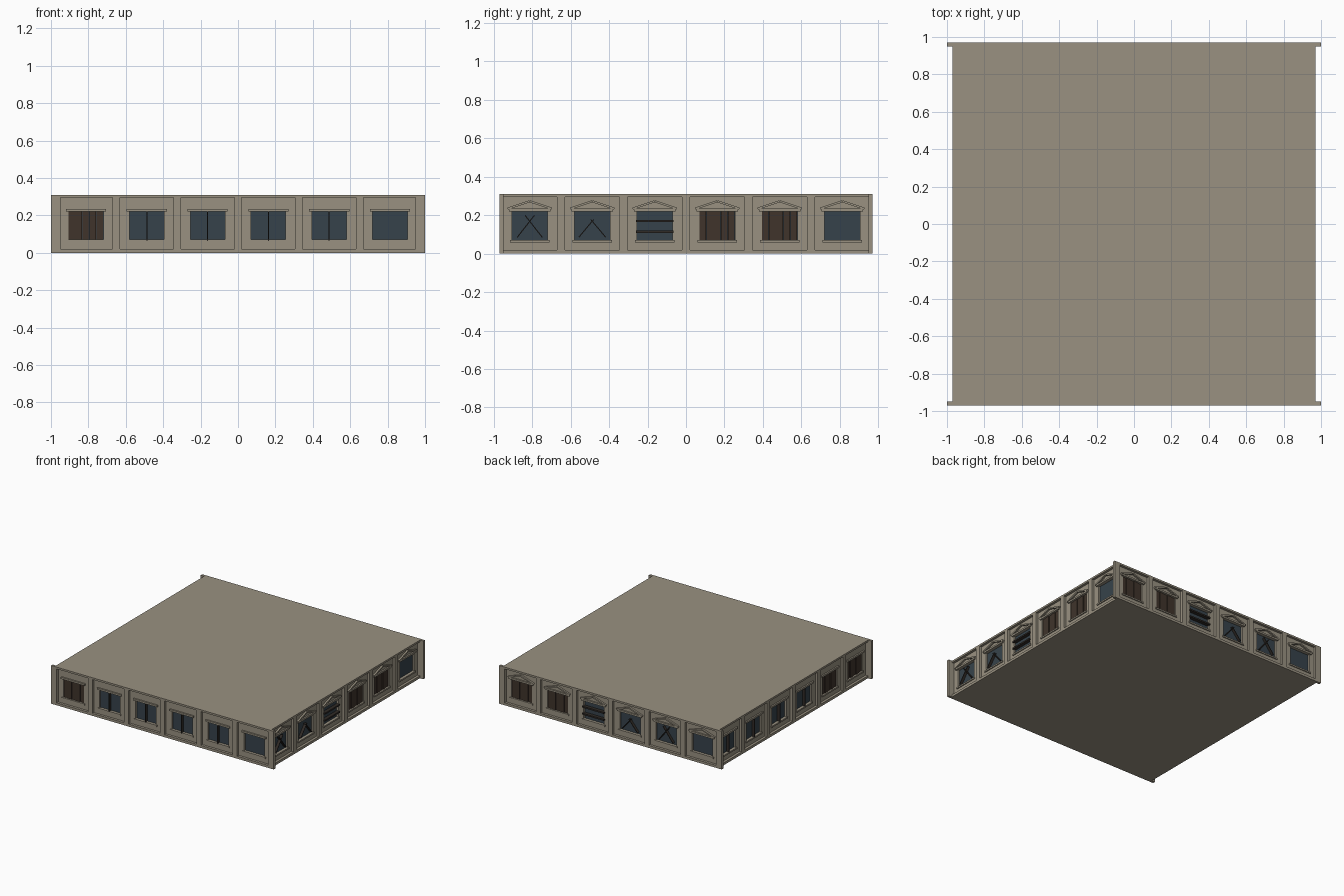
import bpy
import bmesh
import math
from mathutils import Matrix, Vector

cube = bpy.data.objects.get("Cube")
if cube:
    bpy.data.objects.remove(cube)


def material(name, rgb):
    m = bpy.data.materials.new(name)
    m.use_nodes = True
    m.diffuse_color = (*rgb, 1)
    m.node_tree.nodes["Principled BSDF"].inputs["Base Color"].default_value = (*rgb, 1)
    return m


STONE = material("weathered_stone", (0.32, 0.285, 0.22))
GLASS = material("dark_blue_glass", (0.037, 0.055, 0.07))
BOARD = material("brown_boards", (0.05, 0.034, 0.024))
DARK = material("dark_timber", (0.03, 0.024, 0.02))

HEIGHT, OUTER, PANEL, PANE = 0.31, 0.97, 0.95, 0.935
PITCH, HALF_PANEL, HALF_WIN = 0.325, 0.1425, 0.0925
WIN_LOW, WIN_TOP = 0.07, 0.22


def box(bm, u0, u1, d0, d1, z0, z1):
    """Box on a facade: u runs along the wall, d is the distance outward."""
    place = Matrix.Translation(((u0 + u1) / 2, -(d0 + d1) / 2, (z0 + z1) / 2))
    size = Matrix.Diagonal((u1 - u0, d1 - d0, z1 - z0, 1))
    bmesh.ops.create_cube(bm, size=1, matrix=place @ size)


def bar(bm, a, b, thick, d0, d1):
    """Slanted bar between two (u, z) points."""
    a, b = Vector(a), Vector(b)
    mid, run = (a + b) / 2, b - a
    place = Matrix.Translation((mid.x, -(d0 + d1) / 2, mid.y))
    turn = Matrix.Rotation(-math.atan2(run.y, run.x), 4, 'Y')
    size = Matrix.Diagonal((run.length, d1 - d0, thick, 1))
    bmesh.ops.create_cube(bm, size=1, matrix=place @ turn @ size)


def finish(bm, name, mat, angle=0):
    if not bm.verts:
        bm.free()
        return
    mesh = bpy.data.meshes.new(name)
    bm.to_mesh(mesh)
    bm.free()
    mesh.materials.append(mat)
    obj = bpy.data.objects.new(name, mesh)
    obj.rotation_euler.z = angle
    bpy.context.collection.objects.link(obj)


def facade(side, angle, kinds, gabled):
    frame, wall, trim = bmesh.new(), bmesh.new(), bmesh.new()
    glass, boards, timber = bmesh.new(), bmesh.new(), bmesh.new()
    centres = [(i - 2.5) * PITCH for i in range(6)]

    # raised pilasters and the piers between window openings
    edges = [-OUTER] + [c + s * HALF_PANEL for c in centres for s in (-1, 1)] + [OUTER]
    edges[1], edges[-2] = -PANEL, PANEL
    for u0, u1 in zip(edges[::2], edges[1::2]):
        box(frame, u0, u1, PANEL, OUTER, 0.02, 0.295)
    holes = [-PANEL] + [c + s * HALF_WIN for c in centres for s in (-1, 1)] + [PANEL]
    for u0, u1 in zip(holes[::2], holes[1::2]):
        box(wall, u0, u1, 0.92, PANEL, WIN_LOW, WIN_TOP)
    box(wall, -PANEL, PANEL, 0.92, PANEL, 0.01, WIN_LOW)
    box(wall, -PANEL, PANEL, 0.92, PANEL, WIN_TOP, 0.3)

    for c, kind in zip(centres, kinds):
        left, right = c - HALF_WIN, c + HALF_WIN
        box(glass, left, right, PANE - 0.006, PANE, WIN_LOW, WIN_TOP)
        # lintel, sill and gable mouldings
        box(trim, left - 0.015, right + 0.015, PANEL, 0.962, WIN_TOP, 0.234)
        box(trim, left - 0.01, right + 0.01, PANEL, 0.958, 0.058, WIN_LOW)
        if gabled:
            for s in (-1, 1):
                bar(trim, (c + s * 0.115, 0.234), (c, 0.272), 0.011, PANEL, 0.964)
        # window fillings
        if kind == "boarded":
            step = (right - left) / 5
            for k in range(5):
                depth = 0.943 + 0.004 * (k % 2)
                box(boards, left + k * step, left + (k + 1) * step - 0.002,
                    PANE, depth, WIN_LOW, WIN_TOP)
        elif kind == "mullion":
            box(timber, c - 0.003, c + 0.003, PANE, 0.959, 0.064, WIN_TOP)
        elif kind == "planks":
            for z in (0.113, 0.17):
                box(timber, left - 0.005, right + 0.005, PANE, 0.963, z - 0.006, z + 0.006)
        elif kind == "crossed":
            for s in (-1, 1):
                bar(timber, (c - s * 0.065, 0.085), (c + s * 0.025, 0.2), 0.005, PANE, 0.957)
        elif kind == "leaning":
            for s in (-1, 1):
                bar(timber, (c - s * 0.07, 0.085), (c + s * 0.008, 0.178), 0.005, PANE, 0.957)

    parts = ((frame, "pilasters", STONE), (wall, "wall", STONE), (trim, "window_trim", STONE),
             (glass, "window_panes", GLASS), (boards, "window_boards", BOARD),
             (timber, "window_timber", DARK))
    for bm, part, mat in parts:
        finish(bm, side + "_" + part, mat, angle)


# solid core, roof and floor slabs
core = bmesh.new()
box(core, -0.925, 0.925, -0.925, 0.925, 0.01, 0.3)
finish(core, "core", STONE)
for name, low, high in (("floor_slab", 0, 0.02), ("roof_slab", 0.295, HEIGHT)):
    slab = bmesh.new()
    box(slab, -OUTER, OUTER, -OUTER, OUTER, low, high)
    finish(slab, name, STONE)

# front and back walls run past the corners
fins = bmesh.new()
for sx in (-1, 1):
    for sy in (-1, 1):
        x, y = sorted((sx * OUTER, sx)), sorted((sy * PANEL, sy * OUTER))
        box(fins, *x, *y, 0, HEIGHT)
finish(fins, "corner_fins", STONE)

# four facades, fillings listed left to right as seen from outside
facade("front", 0, ["boarded"] + ["mullion"] * 4 + ["plain"], False)
facade("left", math.pi / 2,
       ["crossed", "leaning", "planks", "boarded", "boarded", "plain"], True)
facade("back", math.pi,
       ["boarded", "boarded", "planks", "leaning", "crossed", "plain"], True)
facade("right", -math.pi / 2, ["mullion"] * 4 + ["boarded"] * 2, False)
